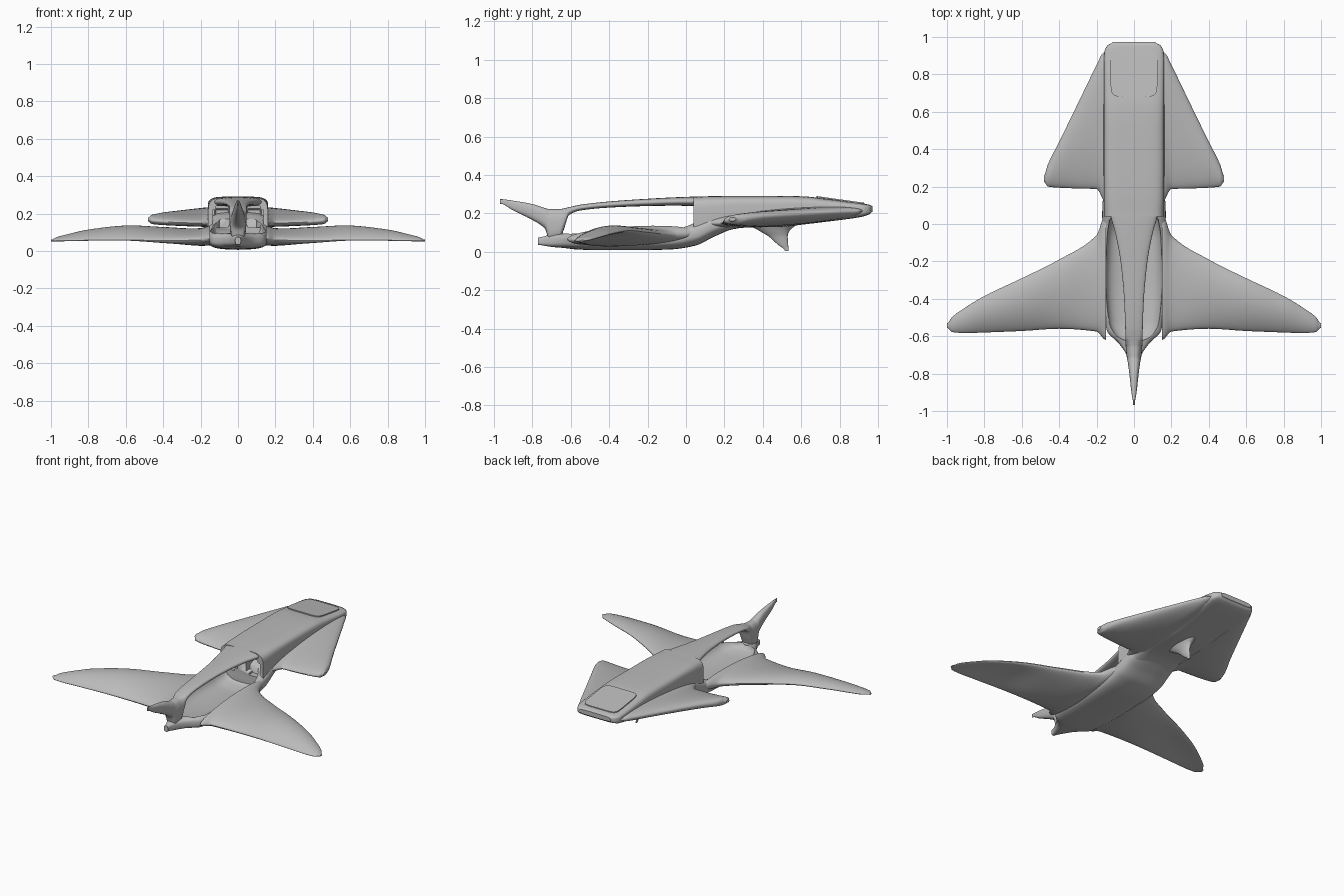
import bpy, bmesh, math
from mathutils import Vector

if "Cube" in bpy.data.objects:
    bpy.data.objects.remove(bpy.data.objects["Cube"])

grey = bpy.data.materials.new("light grey hull")
grey.diffuse_color = (0.5, 0.5, 0.5, 1)
grey.use_nodes = True
grey.node_tree.nodes["Principled BSDF"].inputs["Base Color"].default_value = grey.diffuse_color


def make(name, bm, smooth=True):
    bmesh.ops.recalc_face_normals(bm, faces=bm.faces[:])
    me = bpy.data.meshes.new(name)
    bm.to_mesh(me)
    bm.free()
    me.materials.append(grey)
    ob = bpy.data.objects.new(name, me)
    bpy.context.collection.objects.link(ob)
    if smooth:
        bpy.context.view_layer.objects.active = ob
        ob.select_set(True)
        bpy.ops.object.shade_smooth_by_angle(angle=math.radians(40))
        ob.select_set(False)
    return ob


def refine(rows, steps=6):
    """Smooth curve through every column of the station table."""
    out = []
    for i in range(len(rows) - 1):
        p = [rows[max(i - 1, 0)], rows[i], rows[i + 1], rows[min(i + 2, len(rows) - 1)]]
        h = [p[k + 1][0] - p[k][0] or p[2][0] - p[1][0] for k in range(3)]
        for s in range(steps):
            t = s / steps
            row = []
            for a, b, c, d in zip(*p):
                # limited slopes keep the profile free of overshoot
                s0, s1, s2 = (b - a) / h[0], (c - b) / h[1], (d - c) / h[2]
                m1 = 2 * s0 * s1 / (s0 + s1) if s0 * s1 > 0 else 0
                m2 = 2 * s1 * s2 / (s1 + s2) if s1 * s2 > 0 else 0
                row.append(b * (1 + 2 * t) * (1 - t) ** 2 + c * t * t * (3 - 2 * t)
                           + h[1] * (m1 * t * (1 - t) ** 2 + m2 * t * t * (t - 1)))
            row[0] = rows[i][0] + (rows[i + 1][0] - rows[i][0]) * t
            out.append(row)
    return out + [list(rows[-1])]


def loft(name, rings):
    bm = bmesh.new()
    loops = [[bm.verts.new(p) for p in r] for r in rings]
    n = len(loops[0])
    for a, b in zip(loops, loops[1:]):
        for i in range(n):
            bm.faces.new((a[i], a[(i + 1) % n], b[(i + 1) % n], b[i]))
    bm.faces.new(loops[0])
    bm.faces.new(loops[-1])
    return make(name, bm)


def body(name, rows, power=3, n=48):
    """Stations: y, half width, bottom z, top z; rounded box sections."""
    rings = []
    for y, hw, z0, z1 in refine(rows):
        ring = []
        for i in range(n):
            a = 2 * math.pi * i / n
            c, s = math.cos(a), math.sin(a)
            x = math.copysign(abs(c) ** (2 / power), c) * hw
            z = (z0 + z1) / 2 + math.copysign(abs(s) ** (2 / power), s) * (z1 - z0) / 2
            ring.append((x, y, z))
        rings.append(ring)
    return loft(name, rings)


def wing(name, rows, n=40):
    """Stations: x, front y, back y, front z, back z, camber, thickness."""
    rings = []
    for x, y0, y1, z0, z1, camber, th in refine(rows):
        ring = []
        for i in range(n):
            a = 2 * math.pi * i / n
            u = (1 - math.cos(a)) / 2
            ring.append((x, y0 + (y1 - y0) * u,
                         z0 + (z1 - z0) * u + camber * 4 * u * (1 - u) + th / 2 * math.sin(a)))
        rings.append(ring)
    ob = loft(name, rings)
    ob.modifiers.new("mirror", 'MIRROR').use_bisect_axis[0] = False
    return ob


def cut(ob, cutter):
    cutter.hide_render = True
    cutter.hide_viewport = True
    m = ob.modifiers.new("cut", 'BOOLEAN')
    m.operation = 'DIFFERENCE'
    m.object = cutter
    m.solver = 'EXACT'


# Lower hull with an open cockpit tray
hull = body("lower_hull", [
    (-.77, .015, .035, .075), (-.70, .04, .025, .09), (-.64, .08, .02, .095),
    (-.57, .145, .012, .105), (-.45, .163, .008, .12), (-.25, .166, .008, .13),
    (-.08, .166, .012, .13), (.05, .17, .032, .16), (.15, .165, .08, .2), (.28, .14, .125, .22)])
cut(hull, body("cockpit_cutter", [
    (-.64, .03, .08, .2), (-.60, .10, .06, .22), (-.52, .138, .045, .23),
    (-.3, .152, .035, .23), (-.08, .145, .035, .23), (.02, .13, .05, .23), (.08, .10, .08, .22)]))

# Rear fuselage with twin recesses in its bulkhead
rear = body("rear_fuselage", [
    (.04, .16, .05, .287), (.15, .162, .09, .29), (.3, .162, .125, .291), (.5, .162, .13, .291),
    (.62, .162, .143, .288), (.72, .162, .155, .277), (.84, .162, .17, .262),
    (.92, .158, .183, .251), (.955, .142, .195, .245), (.972, .115, .208, .238)], power=5)
bm = bmesh.new()
for side in (-1, 1):
    box = bmesh.ops.create_cube(bm, size=1)["verts"]
    for v in box:
        v.co = Vector((side * .085 + v.co.x * .105, .08 + v.co.y * .2, .182 + v.co.z * .115))
bmesh.ops.bevel(bm, geom=bm.edges[:], offset=.02, segments=3, affect='EDGES')
cut(rear, make("recess_cutter", bm))

# Spine over the cockpit, dropping to the nose strut and ending in a beak
body("spine_and_nose", [
    (.12, .145, .238, .288), (.04, .125, .238, .287), (-.05, .10, .24, .284), (-.2, .072, .238, .276),
    (-.4, .053, .23, .262), (-.55, .047, .215, .245), (-.61, .046, .19, .232), (-.635, .045, .12, .226),
    (-.66, .044, .06, .222), (-.71, .039, .055, .222), (-.735, .034, .12, .228),
    (-.8, .025, .165, .248), (-.9, .014, .215, .266), (-.968, .004, .25, .274)], power=2.6)

# Wings
wing("front_wings", [
    (.15, -.62, .06, .065, .10, 0, .10), (.2, -.575, -.06, .06, .09, 0, .09),
    (.4, -.56, -.19, .055, .10, .012, .07), (.6, -.572, -.29, .06, .11, .022, .05),
    (.8, -.58, -.385, .058, .095, .017, .036), (.9, -.583, -.445, .056, .078, .01, .028),
    (.97, -.578, -.495, .055, .064, .004, .02), (1.0, -.555, -.53, .055, .057, 0, .008)])
wing("rear_wings", [
    (.13, .06, .93, .15, .212, 0, .09), (.165, .13, .915, .15, .212, 0, .085),
    (.2, .187, .85, .15, .21, 0, .08), (.3, .19, .645, .152, .2, 0, .07),
    (.4, .194, .44, .157, .188, 0, .06), (.46, .2, .32, .163, .175, 0, .048),
    (.482, .225, .26, .168, .171, 0, .02)])

# Swept fin under the tail: z, front y, back y, half thickness
rings = []
for z, y0, y1, t in refine([(0.005, .515, .535, .004), (.04, .475, .532, .01), (.08, .43, .53, .018),
                            (.11, .38, .54, .03), (.15, .32, .58, .045)]):
    rings.append([(t * math.sin(a), (y0 + y1) / 2 - (y1 - y0) / 2 * math.cos(a), z)
                  for a in (2 * math.pi * i / 24 for i in range(24))])
loft("belly_fin", rings)

# Rounded hatch plate on the sloping tail deck
bm = bmesh.new()
outline = []
for i in range(32):
    a = 2 * math.pi * (i + .5) / 32
    c, s = math.cos(a), math.sin(a)
    outline.append((math.copysign(abs(c) ** .3, c) * .125, math.copysign(abs(s) ** .3, s) * .125))
rows = [[bm.verts.new((x, .805 + y, .2655 - .14 * y + dz)) for x, y in outline] for dz in (0, .007)]
for i in range(32):
    j = (i + 1) % 32
    bm.faces.new((rows[0][i], rows[0][j], rows[1][j], rows[1][i]))
for r in rows:
    bm.faces.new(r)
make("tail_hatch", bm)
